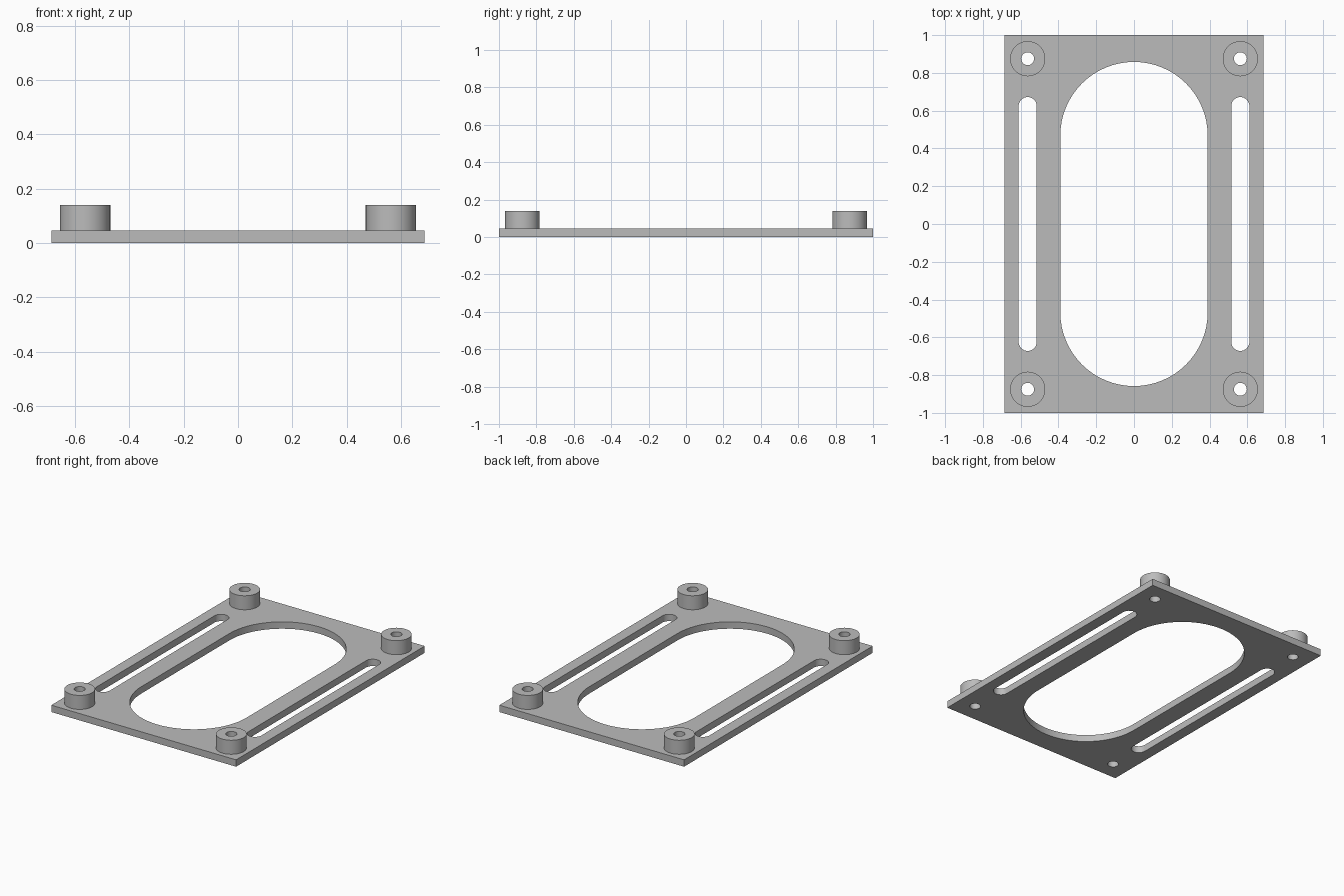
import bpy
import bmesh
from math import cos, sin, pi, radians

PLATE_T = 0.046
BOSS_TOP = 0.14
HOLE_R = 0.034
BOSS_X, BOSS_Y = 0.563, 0.875

cube = bpy.data.objects.get("Cube")
if cube:
    bpy.data.objects.remove(cube, do_unlink=True)

grey = bpy.data.materials.new("plain grey")
grey.use_nodes = True
grey.diffuse_color = (0.5, 0.5, 0.5, 1)
grey.node_tree.nodes["Principled BSDF"].inputs["Base Color"].default_value = (0.5, 0.5, 0.5, 1)


def slot(cx, cy, r, half_length, n=32):
    """Outline of a round-ended slot along y; half_length == r gives a circle."""
    d = half_length - r
    steps = range(n + 1) if d > 0 else range(n)
    top = [(cx + r * cos(pi * i / n), cy + d + r * sin(pi * i / n)) for i in steps]
    return top + [(2 * cx - x, 2 * cy - y) for x, y in top]


def extruded(name, outlines, z0, z1):
    """Solid from an outer outline with holes, between two heights."""
    curve = bpy.data.curves.new(name, "CURVE")
    curve.dimensions = "2D"
    curve.fill_mode = "BOTH"
    curve.extrude = (z1 - z0) / 2
    for pts in outlines:
        spline = curve.splines.new("POLY")
        spline.points.add(len(pts) - 1)
        for p, (x, y) in zip(spline.points, pts):
            p.co = (x, y, 0, 1)
        spline.use_cyclic_u = True
    obj = bpy.data.objects.new(name, curve)
    bpy.context.collection.objects.link(obj)
    bpy.ops.object.select_all(action="DESELECT")
    obj.select_set(True)
    bpy.context.view_layer.objects.active = obj
    bpy.ops.object.convert(target="MESH")
    obj = bpy.context.object

    # Join caps to walls, then place at height
    bm = bmesh.new()
    bm.from_mesh(obj.data)
    bmesh.ops.remove_doubles(bm, verts=bm.verts, dist=1e-5)
    bmesh.ops.translate(bm, verts=bm.verts, vec=(0, 0, (z0 + z1) / 2))
    bmesh.ops.recalc_face_normals(bm, faces=bm.faces)
    bm.to_mesh(obj.data)
    bm.free()
    obj.data.materials.clear()
    obj.data.materials.append(grey)
    bpy.ops.object.shade_smooth_by_angle(angle=radians(30))
    return obj


corners = [(sx * BOSS_X, sy * BOSS_Y) for sx in (-1, 1) for sy in (-1, 1)]

# Base plate with central opening, side slots and screw holes
w = 0.686
outlines = [[(-w, -1), (w, -1), (w, 1), (-w, 1)], slot(0, 0, 0.39, 0.858)]
outlines += [slot(sx * BOSS_X, 0, 0.048, 0.672, 16) for sx in (-1, 1)]
outlines += [slot(x, y, HOLE_R, HOLE_R) for x, y in corners]
extruded("base_plate", outlines, 0, PLATE_T)

# Corner standoffs
for x, y in corners:
    name = f"standoff_{'front' if y < 0 else 'back'}_{'left' if x > 0 else 'right'}"
    extruded(name, [slot(x, y, 0.093, 0.093), slot(x, y, HOLE_R, HOLE_R)], PLATE_T, BOSS_TOP)
